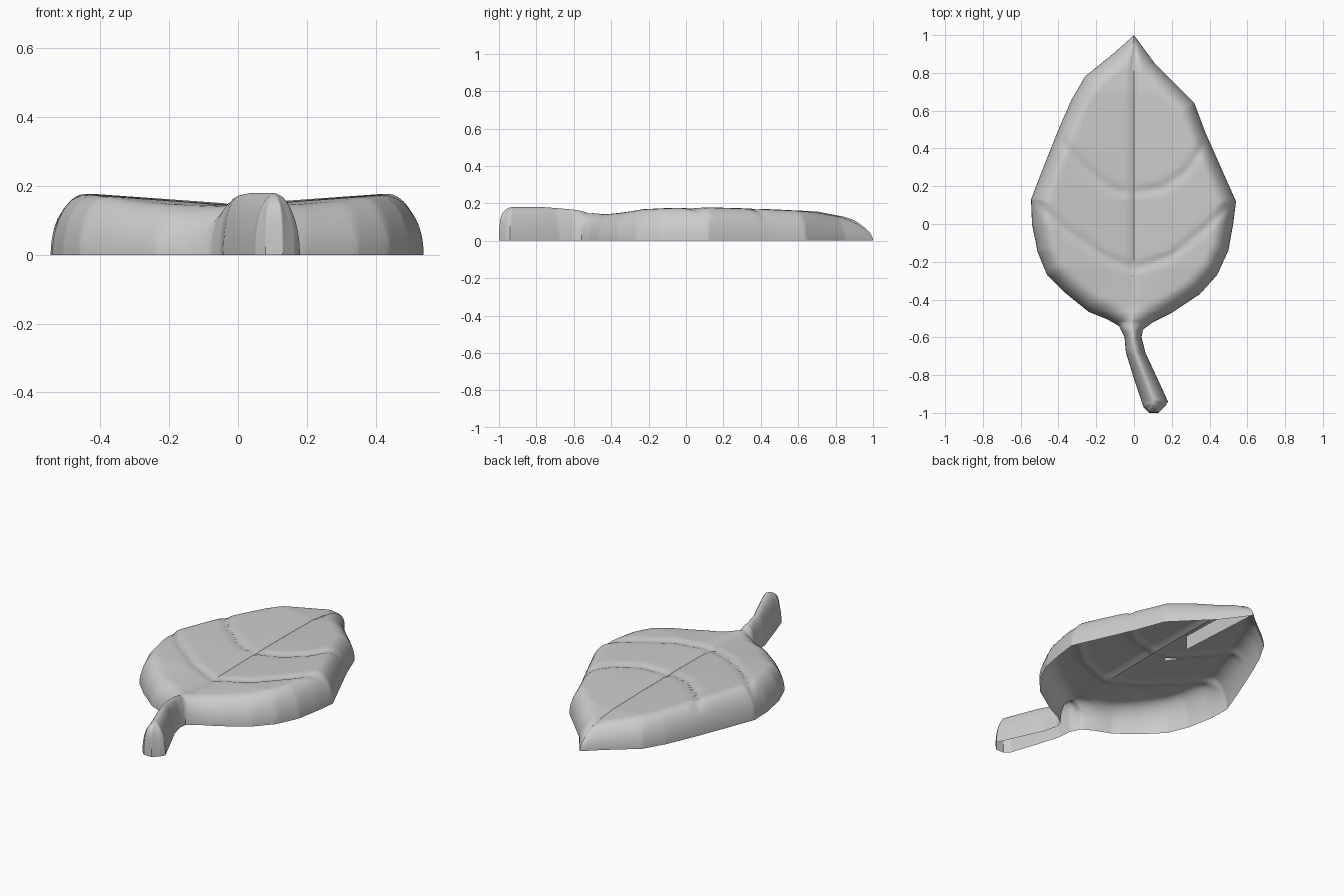
import bpy, bmesh, math
from mathutils import Vector
from mathutils.geometry import intersect_point_line

if "Cube" in bpy.data.objects:
    bpy.data.objects.remove(bpy.data.objects["Cube"])

# outline as (y, x) from stem end to tip
RIGHT = [(-1, .13), (-.965, .165), (-.94, .18), (-.82, .125), (-.68, .06), (-.6, .04), (-.56, .047),
         (-.52, .1), (-.47, .2), (-.37, .35), (-.27, .44), (-.14, .5), (0, .525), (.12, .54),
         (.3, .46), (.48, .38), (.64, .32), (.71, .25), (.85, .11), (1, 0)]
LEFT = [(-1, .08), (-.97, .05), (-.82, 0), (-.68, -.043), (-.6, -.05), (-.54, -.08), (-.505, -.14),
        (-.465, -.24), (-.36, -.37), (-.27, -.46), (-.15, -.51), (0, -.54), (.13, -.545),
        (.3, -.48), (.5, -.4), (.66, -.33), (.78, -.26), (.91, -.1), (1, 0)]
# height along the centre line (y, z)
SPINE = [(-1, .18), (-.75, .18), (-.6, .166), (-.45, .142), (-.2, .143), (.1, .147),
         (.4, .147), (.7, .142), (.9, .12), (1, .1)]
VEINS = [[(.02, -.23), (.2, -.17), (.38, -.02), (.51, .11)],
         [(-.02, -.23), (-.16, -.17), (-.36, -.03), (-.51, .11)],
         [(.02, .17), (.15, .19), (.28, .28), (.37, .42)],
         [(-.06, .165), (-.14, .2), (-.28, .31), (-.38, .43)]]


def interp(table, t):
    for (a, va), (b, vb) in zip(table, table[1:]):
        if t <= b:
            return va + (vb - va) * (t - a) / (b - a)
    return table[-1][1]


def distance(p, line):
    best = 9
    for a, b in zip(line, line[1:]):
        q, f = intersect_point_line(p, a, b)
        q = a if f < 0 else b if f > 1 else q
        best = min(best, (Vector(p[:2]) - Vector(q[:2])).length)
    return best


def vec(points):
    return [Vector((x, y, 0)) for x, y in points]


rim = vec([(x, y) for y, x in RIGHT] + [(x, y) for y, x in reversed(LEFT)])
rim.append(rim[0])
veins = [vec(v) for v in VEINS]


def height(x, y, half):
    p = Vector((x, y, 0))
    h = interp(SPINE, y)
    # raised sides of the blade
    blade = min(1, max(0, (y + .45) / .22))
    h += .03 * blade * min(1, abs(x) / .42)
    # midrib and side vein grooves
    h -= .012 * blade * math.exp(-(x / .018) ** 2)
    d = min(distance(p, v) for v in veins)
    h -= .011 * math.exp(-(d / .02) ** 2)
    # rounded shoulder and side wall
    r = .1 if y > 0 else min(.1, half)
    k = min(1, distance(p, rim) / r)
    return h * math.sqrt(max(0, 1 - (1 - k) ** 2))


def make(name, bm):
    me = bpy.data.meshes.new(name)
    bm.to_mesh(me)
    bm.free()
    ob = bpy.data.objects.new(name, me)
    bpy.context.collection.objects.link(ob)
    return ob


# leaf and stem: one open-bottomed shell
ROWS, COLS = 150, 60
ys = [math.sin(math.pi * (i / ROWS - .5)) for i in range(ROWS + 1)]
ys = sorted(set(ys + [y for y, x in RIGHT + LEFT if -1 < y < 1]))
bm = bmesh.new()
grid = []
for y in ys:
    xl, xr = interp(LEFT, y), interp(RIGHT, y)
    c = (xl + xr) / 2 if y < -.5 else 0
    row = []
    for j in range(COLS + 1):
        s = math.sin(math.pi * (j / COLS - .5))
        x = c + s * ((xr - c) if s > 0 else (c - xl))
        z = 0 if j in (0, COLS) else height(x, y, (xr - xl) / 2)
        row.append(bm.verts.new((x, y, z)))
    grid.append(row)
for a, b in zip(grid, grid[1:]):
    for j in range(COLS):
        bm.faces.new((a[j], a[j + 1], b[j + 1], b[j]))
bmesh.ops.remove_doubles(bm, verts=bm.verts, dist=1e-5)
leaf = make("leaf_shell", bm)
bpy.context.view_layer.objects.active = leaf
leaf.select_set(True)
bpy.ops.object.shade_smooth_by_angle(angle=math.radians(40))


# thin folds hanging under the creases
def fold(name, points):
    bm = bmesh.new()
    bm.faces.new([bm.verts.new(p) for p in points])
    make(name, bm)


fold("midrib_fold", [(-.018, .42, .135), (-.018, .42, .05), (0, .99, .005), (0, .96, .06), (-.003, .88, .108)])
fold("vein_fold", [(-.17, .215, .14), (-.08, .165, .137), (-.08, .165, .115)])
